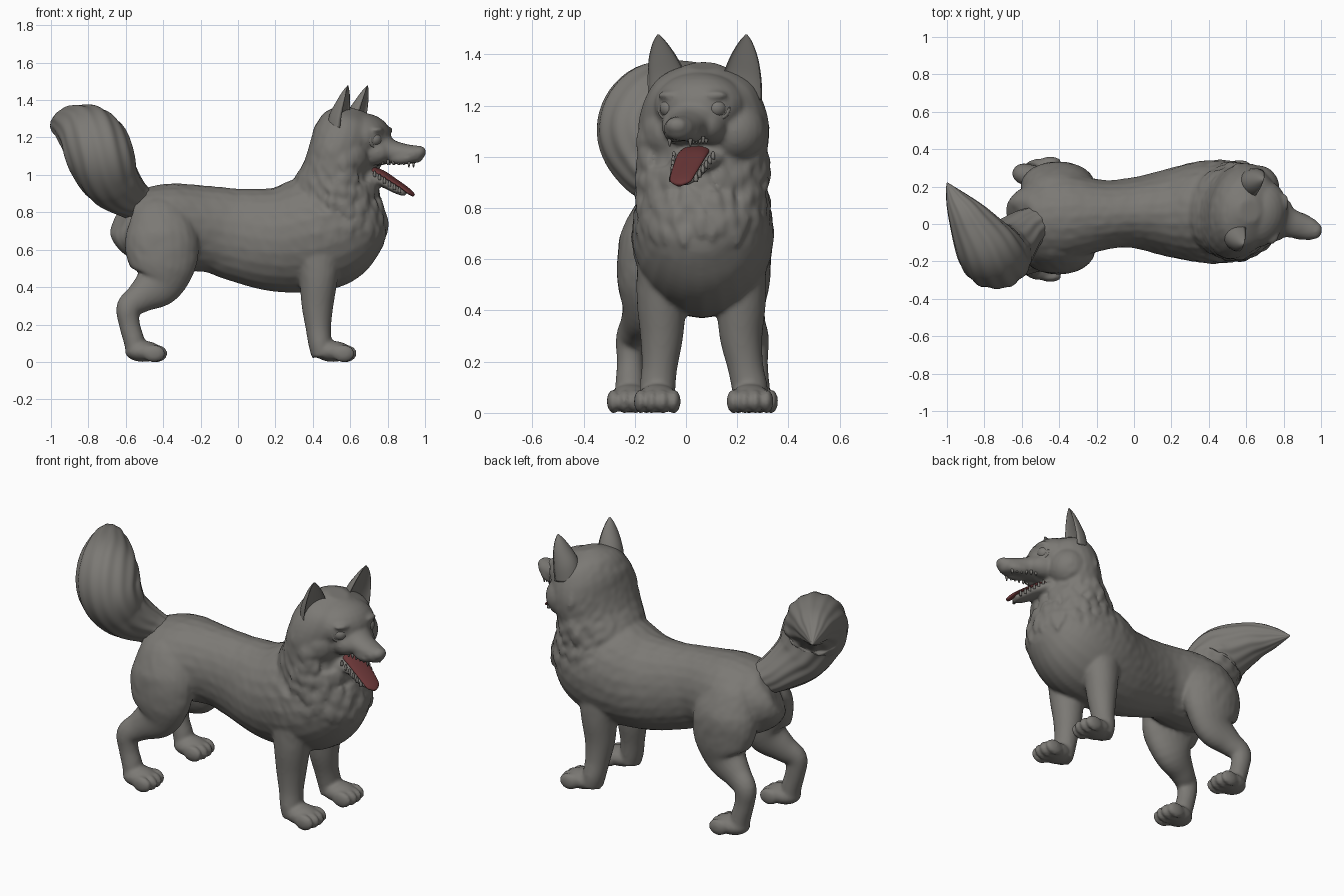
import bpy, bmesh, math, random
from mathutils import Vector, Matrix, noise

if "Cube" in bpy.data.objects:
    bpy.data.objects.remove(bpy.data.objects["Cube"])

random.seed(4)
Y = Vector((0, 1, 0))


def material(name, col):
    m = bpy.data.materials.new(name)
    m.diffuse_color = (*col, 1)
    m.use_nodes = True
    m.node_tree.nodes["Principled BSDF"].inputs["Base Color"].default_value = m.diffuse_color
    return m


GREY = material("warm grey", (0.2, 0.192, 0.177))
RED = material("tongue red", (0.14, 0.036, 0.037))

# Head frame: turned a little towards -y
YAW = math.radians(-17)
FWD = Vector((math.cos(YAW), math.sin(YAW), 0))
SIDE = Vector((-math.sin(YAW), math.cos(YAW), 0))


def head(u, v, z):
    return Vector((0.62, 0.07, z)) + FWD * u + SIDE * v


def spline(pts, steps):
    """Catmull-Rom through tuples of any length."""
    P = [pts[0]] + list(pts) + [pts[-1]]
    out = []
    for i in range(1, len(P) - 2):
        for k in range(steps):
            t = k / steps
            out.append([0.5 * (2 * b + (c - a) * t + (2 * a - 5 * b + 4 * c - d) * t * t
                               + (3 * b - a - 3 * c + d) * t ** 3)
                        for a, b, c, d in zip(*P[i - 1:i + 3])])
    return out + [list(pts[-1])]


def tube(bm, pts, hint=Y, steps=5, n=24, cup=False, groove=0):
    """Loft of ellipses; each point is x, y, z, side radius, other radius."""
    S = spline(pts, steps)
    C = [Vector(s[:3]) for s in S]
    rings = []
    for i, s in enumerate(S):
        t = (C[min(i + 1, len(C) - 1)] - C[max(i - 1, 0)]).normalized()
        side = (hint - t * hint.dot(t)).normalized()
        w = t.cross(side)
        ring = []
        for k in range(n):
            a = 2 * math.pi * k / n
            g = 1 + groove * (math.sin(a * 13 + i * 0.13) + 0.7 * math.sin(a * 7 - i * 0.1))
            sn = math.sin(a)
            if cup and sn < 0:
                sn *= -0.3
            ring.append(bm.verts.new(C[i] + (side * math.cos(a) * max(s[3], .003)
                                             + w * sn * max(s[4], .003)) * g))
        rings.append(ring)
    for r, q in zip(rings, rings[1:]):
        for k in range(n):
            bm.faces.new((r[k], r[(k + 1) % n], q[(k + 1) % n], q[k]))
    bm.faces.new(rings[0][::-1])
    bm.faces.new(rings[-1])


def ball(bm, c, r, yaw=0.0):
    m = Matrix.Translation(c) @ Matrix.Rotation(yaw, 4, 'Z') @ Matrix.Diagonal((*r, 1))
    bmesh.ops.create_uvsphere(bm, u_segments=24, v_segments=14, radius=1, matrix=m)


def finish(bm, name, mat):
    bmesh.ops.recalc_face_normals(bm, faces=bm.faces)
    me = bpy.data.meshes.new(name)
    bm.to_mesh(me)
    bm.free()
    me.materials.append(mat)
    me.shade_smooth()
    ob = bpy.data.objects.new(name, me)
    bpy.context.collection.objects.link(ob)
    return ob


def on_head(rows):
    return [(*head(u, v, z), a, b) for u, v, z, a, b in rows]


body = bmesh.new()
# Torso
tube(body, [(-.62, .02, .77, .08, .09), (-.59, .03, .755, .16, .16), (-.5, .03, .735, .22, .205),
            (-.35, .04, .72, .235, .235), (-.15, .05, .71, .185, .23), (0, .06, .68, .19, .25),
            (.2, .06, .655, .24, .28), (.38, .065, .68, .275, .31), (.53, .065, .72, .27, .30),
            (.66, .06, .76, .22, .235), (.74, .06, .78, .15, .16), (.78, .06, .79, .05, .05)])
# Neck and skull
tube(body, [(.49, .065, .72, .24, .24), (.515, .065, .9, .25, .235), (.54, .065, 1.02, .255, .19),
            (.565, .07, 1.12, .262, .18), (.59, .07, 1.22, .235, .18), (.605, .07, 1.3, .18, .145),
            (.62, .07, 1.355, .06, .06)], hint=SIDE)
ball(body, head(.05, 0, 1.2), (.15, .185, .13), YAW)
for s in (-1, 1):
    ball(body, head(.0, s * .13, 1.1), (.12, .12, .12), YAW)        # cheeks
    ball(body, head(.12, s * .06, 1.12), (.1, .07, .07), YAW)       # cheek to muzzle
    ball(body, head(.15, s * .085, 1.24), (.04, .055, .02), YAW)    # brows
    ball(body, head(.27, s * .035, 1.09), (.08, .038, .035), YAW)   # lips
# Muzzle, nose and lower jaw
tube(body, on_head([(.08, 0, 1.14, .14, .1), (.16, 0, 1.135, .105, .082), (.22, 0, 1.122, .08, .062),
                    (.3, 0, 1.113, .066, .05), (.355, 0, 1.11, .055, .046), (.38, 0, 1.11, .03, .03)]),
     hint=SIDE)
ball(body, head(.366, 0, 1.122), (.036, .045, .034), YAW)
tube(body, on_head([(.03, 0, 1.0, .13, .06), (.12, 0, .985, .098, .042), (.18, 0, .96, .076, .032),
                    (.24, 0, .925, .06, .026), (.29, 0, .9, .037, .018)]), hint=SIDE)

# Legs and paws: front pair then hind pair
def paw(x, y):
    ball(body, (x, y, .056), (.1, .082, .056))
    for k in (-1.5, -.5, .5, 1.5):
        ball(body, (x + .075 - .012 * abs(k), y + k * .043, .045), (.06, .027, .047))


for top, mid, low in ((-.09, -.095, -.112), (.21, .215, .25)):
    tube(body, [(.43, top, .64, .1, .14), (.43, mid, .45, .098, .105), (.425, mid, .3, .084, .085),
                (.43, (mid + low) / 2, .18, .07, .068), (.44, low, .09, .07, .062),
                (.45, low, .03, .065, .055)])
    paw(.507, low)
for s, top, mid, low in ((-1, -.13, -.16, -.218), (1, .2, .22, .268)):
    tube(body, [(-.42, top - s * .06, .88, .03, .06), (-.42, top - s * .02, .8, .085, .14),
                (-.41, top, .67, .13, .195), (-.405, mid, .53, .11, .185),
                (-.43, mid, .42, .09, .135), (-.52, (mid + low) / 2, .345, .068, .085),
                (-.585, low, .29, .056, .066), (-.58, low, .2, .052, .056),
                (-.555, low, .11, .058, .056), (-.545, low, .04, .062, .052)])
    paw(-.505, low)

# Ruff: overlapping pointed locks around the neck and chest
for z, b, span in ((1.09, .17, 75), (1.0, .185, 80), (.91, .22, 90), (.82, .247, 95), (.73, .265, 80)):
    for k in range(18):
        a = math.radians(-span + span / 8.5 * k + random.uniform(-4, 4))
        if z > .95 and abs(a) < .95:
            continue
        d = Vector((math.cos(a) * b, math.sin(a) * .257, 0))
        zz = z + random.uniform(-.035, .035)
        p = [Vector((.53, .065, zz + h)) + d * f for h, f in ((.06, .9), (0, .97), (-.05, .99))]
        hint = Vector((-math.sin(a), math.cos(a), 0))
        tube(body, [(*p[0], .025, .02), (*p[1], .035, .018), (*p[2], .006, .006)], hint, 3, 10)

# Fuse the sculpt into one skin
raw = finish(body, "body_source", GREY)
rm = raw.modifiers.new("fuse", 'REMESH')
rm.mode = 'VOXEL'
rm.voxel_size = .0105
sm = raw.modifiers.new("soften", 'SMOOTH')
sm.factor = .5
sm.iterations = 5
skin = bpy.data.meshes.new_from_object(raw.evaluated_get(bpy.context.evaluated_depsgraph_get()))
bpy.data.objects.remove(raw)
skin.name = "body"
skin.materials.clear()
skin.materials.append(GREY)

# Shallow fur relief, stronger on the ruff and flanks, none on face and feet
moves = []
for v in skin.vertices:
    p = v.co
    ruff = max(0, 1 - abs(p.z - .88) / .3) * max(0, min(1, (p.x - .3) / .15))
    if p.x > .73 and p.z > .87:
        ruff = 0
    flank = max(0, min(1, (p.z - .4) / .15)) * (1 if p.x < .5 else 0)
    q = Vector((p.x * 22 + p.z * 14, p.y * 24, p.z * 13 - p.x * 8))
    moves.append(p + v.normal * noise.noise(q) * (.008 * ruff + .002 * flank))
for v, p in zip(skin.vertices, moves):
    p.z = max(p.z, 0)
    v.co = p
skin.shade_smooth()
bpy.context.collection.objects.link(bpy.data.objects.new("body", skin))

# Bushy curled tail
bm = bmesh.new()
tube(bm, [(-.47, .03, .82, .08, .08), (-.58, -.03, .88, .115, .105), (-.68, -.125, .975, .155, .15),
          (-.735, -.175, 1.1, .178, .172), (-.79, -.12, 1.205, .168, .165),
          (-.88, .02, 1.26, .115, .115), (-.95, .13, 1.265, .06, .065), (-1.0, .22, 1.255, .004, .004)],
     hint=Vector((1, 0, 0)), steps=8, n=120, groove=.018)
finish(bm, "tail", GREY)

# Cupped ears
bm = bmesh.new()
for s in (-1, 1):
    tube(bm, on_head([(-.01, s * .145, 1.23, .085, .1), (.0, s * .155, 1.31, .076, .088),
                      (.012, s * .168, 1.385, .056, .058), (.02, s * .177, 1.445, .028, .028),
                      (.022, s * .18, 1.477, .004, .004)]), hint=SIDE, cup=True)
finish(bm, "ears", GREY)

# Eyes with rounded lids
bm = bmesh.new()
for s in (-1, 1):
    ball(bm, head(.142, s * .095, 1.19), (.04, .04, .038), YAW)
    c = head(.152, s * .098, 1.19)
    out = (FWD + SIDE * s * .5).normalized()
    across = Vector((0, 0, 1)).cross(out)
    ring = [c + across * .046 * math.cos(a) + Vector((0, 0, .04 * math.sin(a)))
            for a in (2 * math.pi * k / 24 for k in range(25))]
    tube(bm, [(*p, .011, .011) for p in ring], hint=out, steps=1, n=8)
finish(bm, "eyes", GREY)

# Tongue hanging over the lower jaw
bm = bmesh.new()
tube(bm, on_head([(.07, 0, 1.03, .055, .025), (.15, 0, 1.01, .06, .018), (.22, 0, .97, .056, .014),
                  (.28, 0, .932, .05, .012), (.315, 0, .905, .042, .012), (.334, 0, .89, .012, .008)]),
     hint=SIDE)
finish(bm, "tongue", RED)

# Small teeth along both jaws
bm = bmesh.new()
for s in (-1, 1):
    for k in range(6):
        f = k / 5
        r = .009 if k == 5 else .008
        u, w = .18 + .14 * f, .064 - .022 * f
        tip = 1.04 if k == 5 else 1.052
        tube(bm, on_head([(u, s * w, 1.08, r, r), (u, s * w, 1.065, r, r),
                          (u, s * w, tip, .002, .002)]), SIDE, 2, 8)
        u, w, z = .14 + .13 * f, .08 - .03 * f, 1.005 - .088 * f
        tube(bm, on_head([(u, s * w, z - .015, r, r), (u, s * w, z + .005, r, r),
                          (u, s * w, z + .018, .002, .002)]), SIDE, 2, 8)
finish(bm, "teeth", GREY)
